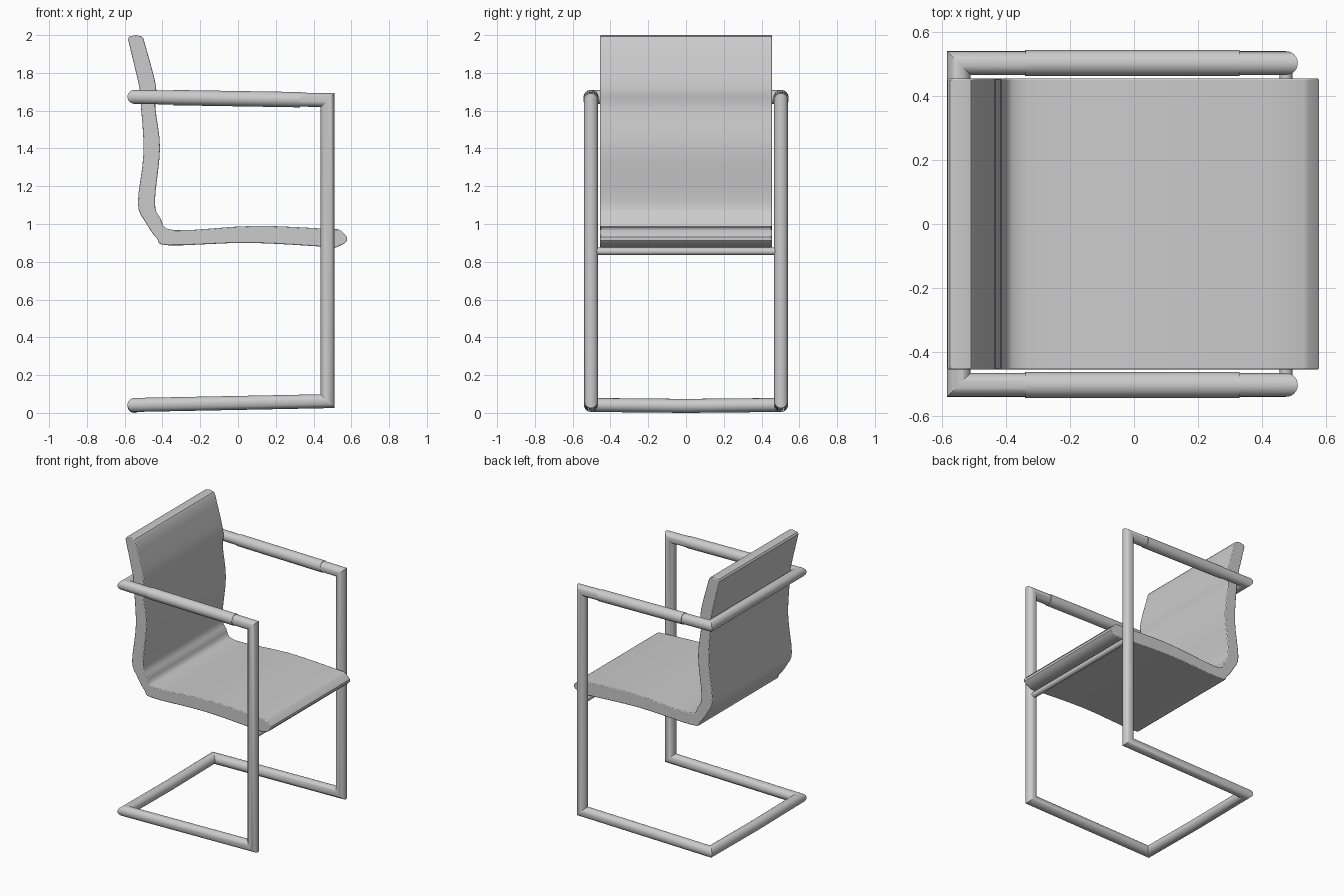
import bpy, bmesh, math
from mathutils import Vector

if "Cube" in bpy.data.objects:
    bpy.data.objects.remove(bpy.data.objects["Cube"])


def make_object(name, bm, angle=30):
    bmesh.ops.recalc_face_normals(bm, faces=bm.faces)
    me = bpy.data.meshes.new(name)
    bm.to_mesh(me)
    bm.free()
    ob = bpy.data.objects.new(name, me)
    bpy.context.collection.objects.link(ob)
    bpy.ops.object.select_all(action='DESELECT')
    ob.select_set(True)
    bpy.context.view_layer.objects.active = ob
    bpy.ops.object.shade_smooth_by_angle(angle=math.radians(angle))
    return ob


def tube(name, pts, r, sides=24, caps=True):
    """Sweep a circle along a path, with mitred corners."""
    pts = [Vector(p) for p in pts]
    dirs = [(b - a).normalized() for a, b in zip(pts, pts[1:])]
    u = dirs[0].orthogonal().normalized()
    v = dirs[0].cross(u)
    ring = [pts[0] + r * (math.cos(t) * u + math.sin(t) * v)
            for t in (2 * math.pi * i / sides for i in range(sides))]
    bm = bmesh.new()
    rings = [[bm.verts.new(p) for p in ring]]
    for k, d in enumerate(dirs):
        nxt = dirs[k + 1] if k + 1 < len(dirs) else d
        n = (d + nxt).normalized()
        ring = [p + d * ((pts[k + 1] - p).dot(n) / d.dot(n)) for p in ring]
        rings.append([bm.verts.new(p) for p in ring])
    for a, b in zip(rings, rings[1:]):
        for i in range(sides):
            j = (i + 1) % sides
            bm.faces.new((a[i], a[j], b[j], b[i]))
    if caps:
        bm.faces.new(rings[0])
        bm.faces.new(rings[-1])
    return make_object(name, bm)


def mirror_y(ob):
    m = ob.modifiers.new("Mirror", 'MIRROR')
    m.use_axis = (False, True, False)
    m.merge_threshold = 0.001


def smooth_line(pts, steps=4):
    """Catmull-Rom through the points."""
    pts = [Vector(p) for p in pts]
    q = [2 * pts[0] - pts[1]] + pts + [2 * pts[-1] - pts[-2]]
    out = []
    for a, b, c, d in zip(q, q[1:], q[2:], q[3:]):
        for s in range(steps):
            t = s / steps
            out.append(0.5 * (2 * b + (c - a) * t + (2 * a - 5 * b + 4 * c - d) * t * t
                              + (3 * b - a - 3 * c + d) * t ** 3))
    return out + [pts[-1]]


# Cantilever frame: one continuous bent tube, half modelled and mirrored
X0, X1, Y, R = -0.548, 0.475, 0.503, 0.037
frame = tube("frame", [(X0, 0, 1.673), (X0, Y, 1.673), (X1, Y, 1.656),
                       (X1, Y, 0.062), (X0, Y, 0.042), (X0, 0, 0.037)], R, caps=False)
mirror_y(frame)

# Slightly thicker arm sleeves
mirror_y(tube("arm_sleeve", [(-0.34, Y, 1.669), (0.33, Y, 1.658)], 0.0405))

# Cross bar under the front of the seat
tube("seat_cross_bar", [(X1, -0.48, 0.855), (X1, 0.48, 0.855)], 0.02, 16)

# Seat shell: side profile (x, z) extruded across the width
inner = [(-0.50, 1.98), (-0.435, 1.735), (-0.438, 1.62), (-0.413, 1.40), (-0.44, 1.12),
         (-0.41, 1.03), (-0.335, 0.967), (0.09, 0.99), (0.53, 0.972)]
outer = [(0.52, 0.876), (0.06, 0.90), (-0.365, 0.887), (-0.43, 0.925), (-0.49, 1.01),
         (-0.53, 1.11), (-0.50, 1.38), (-0.517, 1.66), (-0.526, 1.74), (-0.583, 1.98)]
front_lip = [(0.545, 0.965), (0.578, 0.93), (0.578, 0.912), (0.562, 0.895)]
top_edge = [(-0.575, 1.993), (-0.54, 2.0), (-0.51, 1.993)]
profile = (smooth_line(inner) + [Vector(p) for p in front_lip]
           + smooth_line(outer) + [Vector(p) for p in top_edge])
W = 0.455
bm = bmesh.new()
face = bm.faces.new([bm.verts.new((p.x, -W, p.y)) for p in profile])
res = bmesh.ops.extrude_face_region(bm, geom=[face], use_keep_orig=True)
for g in res["geom"]:
    if isinstance(g, bmesh.types.BMVert):
        g.co.y = W
seat = make_object("seat_shell", bm, 35)
bev = seat.modifiers.new("Edge", 'BEVEL')
bev.width = 0.005
bev.segments = 2
bev.limit_method = 'ANGLE'
bev.angle_limit = math.radians(60)
